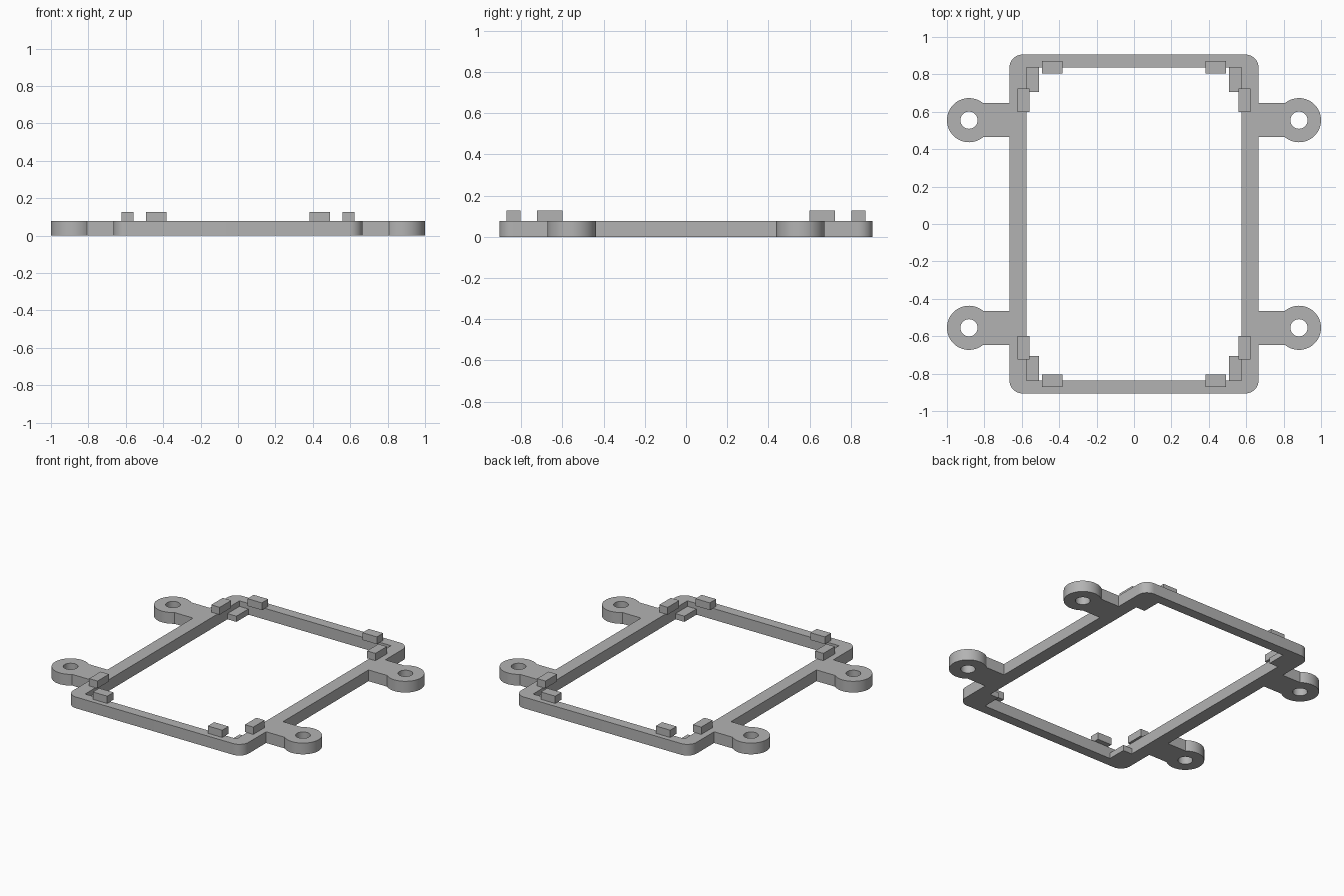
import bpy, bmesh
from math import sin, cos, pi, asin

if "Cube" in bpy.data.objects:
    bpy.data.objects.remove(bpy.data.objects["Cube"])

# Main dimensions
HX, HY, CORNER = 0.666, 0.906, 0.07      # outer frame half size and corner radius
IX, IY = 0.575, 0.837                    # inner opening half size
THICK, CLIP_TOP, LEDGE_TOP = 0.077, 0.127, 0.039
EAR_X, EAR_Y, EAR_R, HOLE_R, ARM = 0.882, 0.555, 0.118, 0.046, 0.091

grey = bpy.data.materials.new("plain grey")
grey.use_nodes = True
colour = (0.45, 0.45, 0.45, 1)
grey.diffuse_color = colour
grey.node_tree.nodes["Principled BSDF"].inputs["Base Color"].default_value = colour


def arc(cx, cy, r, start, end, steps):
    return [(cx + r * cos(start + (end - start) * i / steps),
             cy + r * sin(start + (end - start) * i / steps)) for i in range(steps + 1)]


def finish(name, bm):
    mesh = bpy.data.meshes.new(name)
    bmesh.ops.recalc_face_normals(bm, faces=bm.faces)
    bm.to_mesh(mesh)
    bm.free()
    mesh.materials.append(grey)
    obj = bpy.data.objects.new(name, mesh)
    bpy.context.collection.objects.link(obj)
    return obj


def plate(name, loops, height):
    """Fill closed loops (outer outline and holes) and raise them to a solid."""
    bm = bmesh.new()
    edges = []
    for loop in loops:
        vs = [bm.verts.new((x, y, 0)) for x, y in loop]
        edges += [bm.edges.new((a, b)) for a, b in zip(vs, vs[1:] + vs[:1])]
    bmesh.ops.triangle_fill(bm, use_beauty=True, edges=edges, normal=(0, 0, 1))
    raised = bmesh.ops.extrude_face_region(bm, geom=bm.faces[:], use_keep_orig=True)["geom"]
    bmesh.ops.translate(bm, vec=(0, 0, height),
                        verts=[g for g in raised if isinstance(g, bmesh.types.BMVert)])
    return finish(name, bm)


def block(name, x0, x1, y0, y1, z0, z1):
    bm = bmesh.new()
    bmesh.ops.create_cube(bm, size=1)
    for v in bm.verts:
        v.co = ((x0, x1)[v.co.x > 0], (y0, y1)[v.co.y > 0], (z0, z1)[v.co.z > 0])
    return finish(name, bm)


# Quarter outline: arm, round ear, arm, rounded corner
sweep = pi - asin(ARM / EAR_R)
quarter = [(HX, EAR_Y - ARM)]
quarter += arc(EAR_X, EAR_Y, EAR_R, -sweep, sweep, 40)
quarter += [(HX, EAR_Y + ARM)]
quarter += arc(HX - CORNER, HY - CORNER, CORNER, 0, pi / 2, 12)

# Mirror the quarter into a full outline with the opening and screw holes
outline = []
for sx, sy in ((1, 1), (-1, 1), (-1, -1), (1, -1)):
    part = [(x * sx, y * sy) for x, y in quarter]
    outline += part if sx * sy > 0 else part[::-1]
opening = [(IX, IY), (-IX, IY), (-IX, -IY), (IX, -IY)]
holes = [arc(sx * EAR_X, sy * EAR_Y, HOLE_R, 0, 2 * pi, 32)[:-1]
         for sx in (1, -1) for sy in (1, -1)]
frame = plate("frame_with_ears", [outline, opening] + holes, THICK)
bpy.context.view_layer.objects.active = frame
frame.select_set(True)
bpy.ops.object.shade_smooth_by_angle()

# Clips on top and low ledges inside each corner
for sx, side in ((1, "left"), (-1, "right")):
    for sy, end in ((1, "back"), (-1, "front")):
        def corner_block(name, x0, x1, y0, y1, z0, z1):
            xs, ys = sorted((sx * x0, sx * x1)), sorted((sy * y0, sy * y1))
            block(f"{end}_{side}_{name}", *xs, *ys, z0, z1)
        corner_block("end_clip", 0.382, 0.491, 0.804, 0.872, THICK, CLIP_TOP)
        corner_block("side_clip", 0.559, 0.623, 0.6, 0.724, THICK, CLIP_TOP)
        corner_block("ledge", 0.507, IX, 0.707, IY, 0, LEDGE_TOP)
